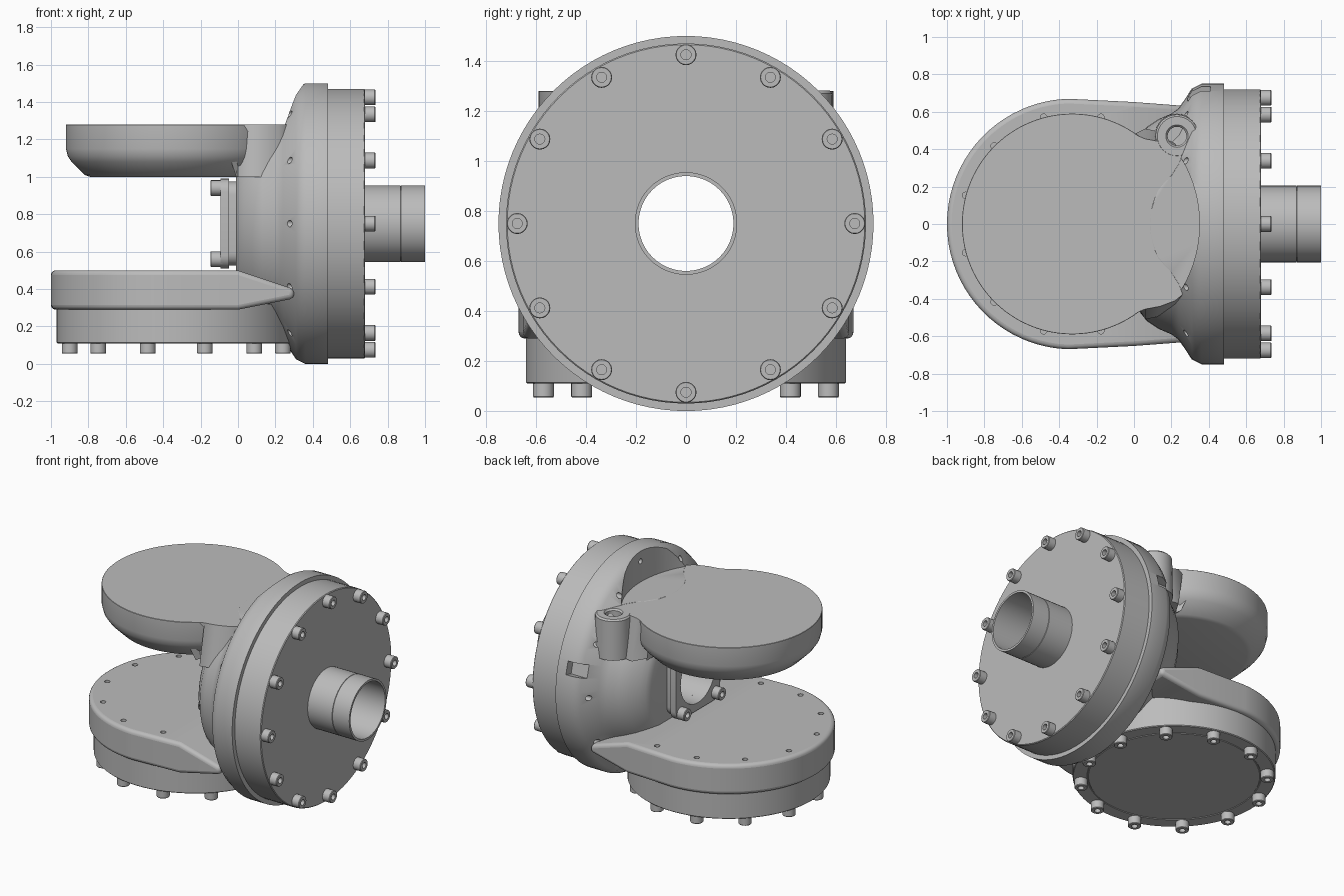
import bpy, bmesh, math
from mathutils import Matrix, Vector

if "Cube" in bpy.data.objects:
    bpy.data.objects.remove(bpy.data.objects["Cube"])

metal = bpy.data.materials.new("cast grey metal")
metal.use_nodes = True
grey = (0.5, 0.5, 0.5, 1)
metal.diffuse_color = grey
metal.node_tree.nodes["Principled BSDF"].inputs["Base Color"].default_value = grey

AXIS_Z = 0.75        # height of the horizontal axis
DISC_X = -0.33       # vertical axis of the paddles
ALONG_X = Matrix.Translation((0, 0, AXIS_Z)) @ Matrix.Rotation(math.pi / 2, 4, 'Y')
DISC = Matrix.Translation((DISC_X, 0, 0))


def finish(name, bm, angle=35):
    bmesh.ops.recalc_face_normals(bm, faces=bm.faces)
    mesh = bpy.data.meshes.new(name)
    bm.to_mesh(mesh)
    bm.free()
    mesh.materials.append(metal)
    ob = bpy.data.objects.new(name, mesh)
    bpy.context.collection.objects.link(ob)
    smooth(ob, angle)
    return ob


def smooth(ob, angle=35):
    bpy.ops.object.select_all(action='DESELECT')
    ob.select_set(True)
    bpy.context.view_layer.objects.active = ob
    bpy.ops.object.shade_smooth_by_angle(angle=math.radians(angle))


def lathe(name, profile, matrix, segs=64, closed=False):
    """Spin (radius, height) points about local z, then place by matrix."""
    bm = bmesh.new()
    vs = [bm.verts.new((r, 0, h)) for r, h in profile]
    pairs = list(zip(vs, vs[1:])) + ([(vs[-1], vs[0])] if closed else [])
    edges = [bm.edges.new(p) for p in pairs]
    bmesh.ops.spin(bm, geom=vs + edges, cent=(0, 0, 0), axis=(0, 0, 1),
                   angle=math.tau, steps=segs, use_merge=False)
    bmesh.ops.remove_doubles(bm, verts=bm.verts, dist=1e-5)
    bmesh.ops.transform(bm, matrix=matrix, verts=bm.verts)
    return finish(name, bm)


def add_cylinder(bm, r, depth, matrix, segs=16):
    bmesh.ops.create_cone(bm, cap_ends=True, segments=segs, radius1=r,
                          radius2=r, depth=depth, matrix=matrix)


def add_box(bm, size, matrix):
    bmesh.ops.create_cube(bm, size=1, matrix=matrix @ Matrix.Diagonal((*size, 1)))


def apply_modifiers(ob):
    graph = bpy.context.evaluated_depsgraph_get()
    mesh = bpy.data.meshes.new_from_object(ob.evaluated_get(graph))
    ob.modifiers.clear()
    ob.data = mesh
    smooth(ob)


def bevel(ob, width, segs=4, limit=40):
    mod = ob.modifiers.new("bevel", 'BEVEL')
    mod.width, mod.segments = width, segs
    mod.limit_method, mod.angle_limit = 'ANGLE', math.radians(limit)
    apply_modifiers(ob)


def cut(ob, bm):
    cutter = finish("cutter", bm)
    cutter.hide_render = True
    mod = ob.modifiers.new("cut", 'BOOLEAN')
    mod.operation, mod.object, mod.solver = 'DIFFERENCE', cutter, 'EXACT'
    apply_modifiers(ob)
    bpy.data.objects.remove(cutter)


def ring(radius, start=0.0, count=12):
    for i in range(count):
        a = start + math.tau * i / count
        yield radius * math.cos(a), radius * math.sin(a)


def bolt(name, matrix):
    lathe(name, [(0, 0.025), (0.02, 0.025), (0.02, 0.055), (0.039, 0.055),
                 (0.042, 0.051), (0.042, -0.01), (0, -0.01)], matrix, 20)


# Flared housing and flange, with a bore right through
housing = lathe("flange_housing", [
    (0.19, -0.01), (0.40, -0.01), (0.44, 0.005), (0.47, 0.03), (0.52, 0.07),
    (0.56, 0.13), (0.59, 0.2), (0.62, 0.24), (0.725, 0.31), (0.75, 0.36),
    (0.75, 0.48), (0.19, 0.48)], ALONG_X, 96, True)

# Circular clearance above the upper paddle
bm = bmesh.new()
add_cylinder(bm, 0.68, 0.4, DISC @ Matrix.Translation((0, 0, 1.481)), 96)
cut(housing, bm)

# Screw holes and one side slot in the flange back
bm = bmesh.new()
for u, v in ring(0.675):
    add_cylinder(bm, 0.018, 0.26, ALONG_X @ Matrix.Translation((u, v, 0.28)))
tilt = Matrix.Translation((0, 0, AXIS_Z)) @ Matrix.Rotation(math.radians(15), 4, 'X')
add_box(bm, (0.16, 0.12, 0.09), tilt @ Matrix.Translation((0.33, 0.75, 0)))
cut(housing, bm)

# Round end cover, tube and cover bolts
lathe("end_cover", [(0.19, 0.47), (0.72, 0.47), (0.72, 0.675), (0.715, 0.68),
                    (0.19, 0.68)], ALONG_X, 96, True)
lathe("outlet_tube", [(0.19, 0.6), (0.205, 0.6), (0.205, 0.868), (0.201, 0.87),
                      (0.205, 0.872), (0.205, 1.0), (0.19, 1.0)], ALONG_X, 48, True)
for u, v in ring(0.675):
    bolt("cover_bolt", ALONG_X @ Matrix.Translation((u, v, 0.68)))

# Inner retaining plates with four bolts
for x, half in ((-0.07, 0.24), (-0.025, 0.225)):
    bm = bmesh.new()
    add_box(bm, (0.045, half * 2, half * 2), Matrix.Translation((x, 0, AXIS_Z)))
    edges = [e for e in bm.edges if abs((e.verts[0].co - e.verts[1].co).x) > 0.01]
    bmesh.ops.bevel(bm, geom=edges, offset=0.07, segments=6, profile=0.5, affect='EDGES')
    plate = finish("retaining_plate", bm)
    bm = bmesh.new()
    add_cylinder(bm, 0.19, 1, ALONG_X, 64)
    cut(plate, bm)
for y in (-0.19, 0.19):
    for z in (-0.19, 0.19):
        bolt("inner_bolt", Matrix.Translation((-0.0925, y, AXIS_Z + z))
             @ Matrix.Rotation(-math.pi / 2, 4, 'Y'))

# Upper paddle with a rounded underside
lathe("upper_paddle", [(0, 1.28), (0.588, 1.28), (0.59, 1.278), (0.59, 1.15),
                       (0.58, 1.11), (0.56, 1.08), (0.49, 1.01), (0.46, 1.0),
                       (0, 1.0)], DISC, 96)

# Web joining the upper paddle to the housing
bm = bmesh.new()
web = [(-0.1, 0.53), (0.0, 0.48), (0.06, 0.455), (0.14, 0.44), (0.22, 0.41), (0.28, 0.36),
       (0.32, 0.24), (0.35, 0.0)]
outline = web + [(x, -y) for x, y in reversed(web[:-1])]
face = bm.faces.new([bm.verts.new((x, y, 1.28)) for x, y in outline])
low = bmesh.ops.extrude_face_region(bm, geom=[face])["geom"]
for v in low:
    if isinstance(v, bmesh.types.BMVert):
        v.co.z = 1.0
        v.co.x = max(v.co.x, -0.01)
        v.co.y *= 1.12 if v.co.x > 0.03 else 0.85
finish("upper_web", bm, 50)

# Drilled boss beside the upper paddle
lathe("drilled_boss", [(0.05, 1.15), (0.05, 1.27), (0.06, 1.281), (0.105, 1.281),
                       (0.115, 1.27), (0.12, 1.0), (0, 1.0), (0, 1.15)],
      Matrix.Translation((0.23, 0.47, 0)), 32, True)

# Lower paddle: half round slab with a tapered root
bm = bmesh.new()
pts = [(0.0, -0.652)]
for i in range(41):
    a = math.radians(-92 - 176 * i / 40)
    pts.append((DISC_X + 0.67 * math.cos(a), 0.67 * math.sin(a)))
pts.append((0.0, 0.652))
face = bm.faces.new([bm.verts.new((x, y, 0.29)) for x, y in pts])
top = bmesh.ops.extrude_face_region(bm, geom=[face])["geom"]
bmesh.ops.translate(bm, vec=(0, 0, 0.21),
                    verts=[g for g in top if isinstance(g, bmesh.types.BMVert)])
end = [f for f in bm.faces if all(abs(v.co.x) < 1e-4 for v in f.verts)]
root = bmesh.ops.extrude_discrete_faces(bm, faces=end)["faces"]
for v in root[0].verts:
    v.co = Vector((0.30, v.co.y * 0.965, 0.40 if v.co.z > 0.4 else 0.35))
bmesh.ops.remove_doubles(bm, verts=bm.verts, dist=1e-5)
lower = finish("lower_paddle", bm)
bevel(lower, 0.035)
bm = bmesh.new()
for u, v in ring(0.59, math.radians(15)):
    if u < 0.3:
        add_cylinder(bm, 0.018, 0.1, Matrix.Translation((DISC_X + u, v, 0.5)))
cut(lower, bm)

# Lower cover and its bolts
lathe("lower_cover", [(0, 0.32), (0.64, 0.32), (0.64, 0.115), (0.635, 0.11),
                      (0.55, 0.11), (0.547, 0.114), (0.543, 0.114), (0.54, 0.11),
                      (0, 0.11)], DISC, 96)
for u, v in ring(0.59, math.radians(15)):
    bolt("lower_bolt", Matrix.Translation((DISC_X + u, v, 0.11))
         @ Matrix.Rotation(math.pi, 4, 'X'))
